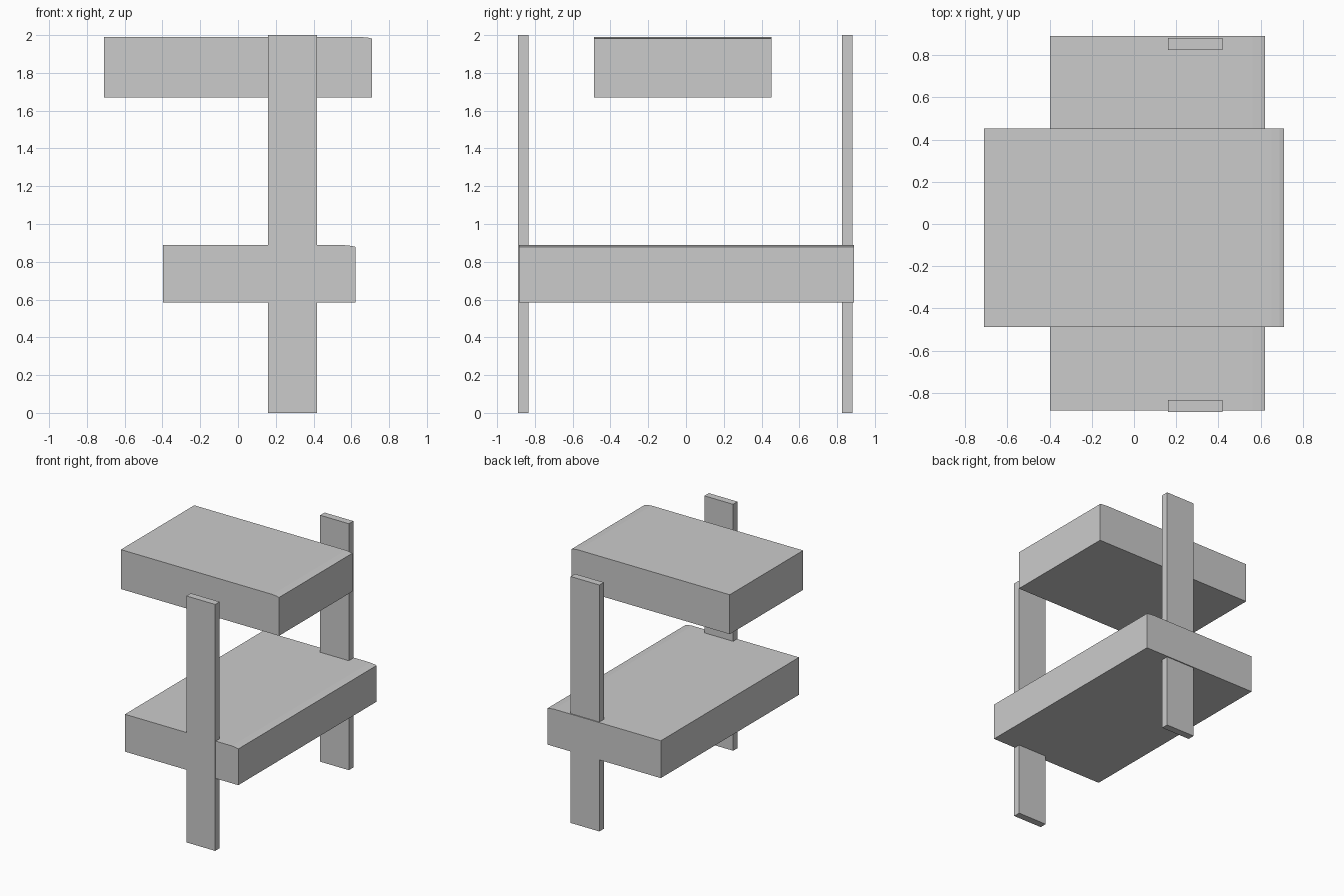
import bpy
import bmesh

if "Cube" in bpy.data.objects:
    bpy.data.objects.remove(bpy.data.objects["Cube"])


def extrude_profile(name, profile, y0, y1):
    """Extrude an x/z outline from y0 to y1 as a solid."""
    bm = bmesh.new()
    face = bm.faces.new([bm.verts.new((x, y0, z)) for x, z in profile])
    ext = bmesh.ops.extrude_face_region(bm, geom=[face])
    verts = [v for v in ext["geom"] if isinstance(v, bmesh.types.BMVert)]
    bmesh.ops.translate(bm, verts=verts, vec=(0, y1 - y0, 0))
    bmesh.ops.recalc_face_normals(bm, faces=bm.faces)
    mesh = bpy.data.meshes.new(name)
    bm.to_mesh(mesh)
    bm.free()
    obj = bpy.data.objects.new(name, mesh)
    bpy.context.collection.objects.link(obj)
    return obj


def slab(name, x0, x1, y0, y1, z0, z1):
    """Thick slab whose upper right edge falls away slightly."""
    profile = [(x0, z0), (x1, z0), (x1, z1 - 0.009),
               (x1 - 0.02, z1 - 0.004), (x1 - 0.06, z1), (x0, z1)]
    return extrude_profile(name, profile, y0, y1)


# Wide seat slab and the upper slab floating above it
slab("lower_slab", -0.397, 0.621, -0.883, 0.89, 0.585, 0.888)
slab("upper_slab", -0.71, 0.71, -0.488, 0.453, 1.67, 1.99)

# Flat upright posts at the front and back
for name, y0, y1 in (("front_post", -0.89, -0.833), ("back_post", 0.825, 0.882)):
    extrude_profile(name, [(0.16, 0), (0.418, 0), (0.418, 2), (0.16, 2)], y0, y1)
